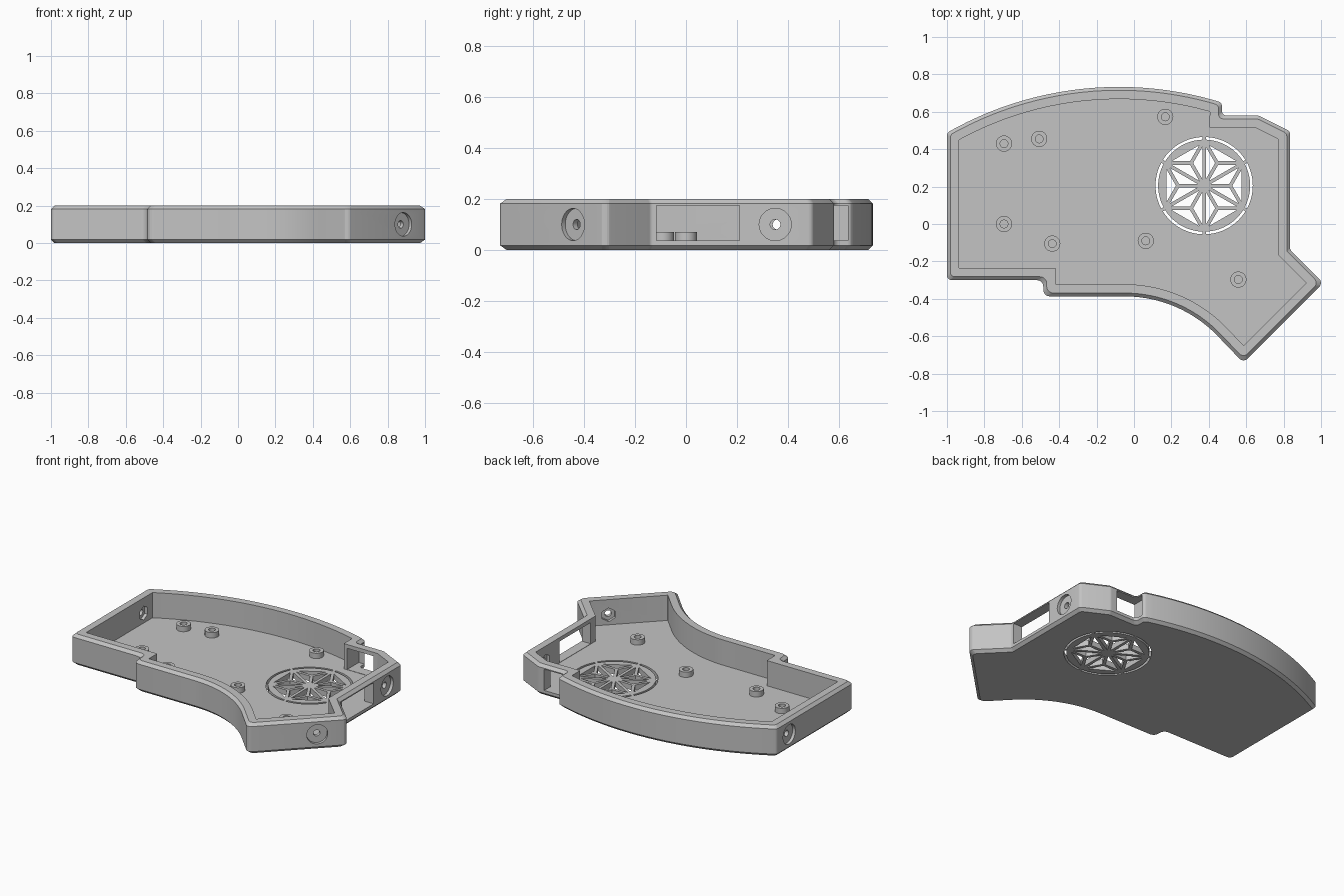
import bpy, bmesh, math
from mathutils import Vector, Matrix

if "Cube" in bpy.data.objects:
    bpy.data.objects.remove(bpy.data.objects["Cube"])

HEIGHT, FLOOR, CHAMFER, WALL = 0.2, 0.035, 0.018, 0.065

grey = bpy.data.materials.new("plain_grey")
grey.use_nodes = True
grey.diffuse_color = (0.55, 0.55, 0.55, 1)
grey.node_tree.nodes["Principled BSDF"].inputs["Base Color"].default_value = (0.55, 0.55, 0.55, 1)


def make_object(name, bm):
    bm.normal_update()
    mesh = bpy.data.meshes.new(name)
    bm.to_mesh(mesh)
    bm.free()
    mesh.materials.append(grey)
    obj = bpy.data.objects.new(name, mesh)
    bpy.context.collection.objects.link(obj)
    return obj


def smooth(obj):
    bpy.ops.object.select_all(action="DESELECT")
    obj.select_set(True)
    bpy.context.view_layer.objects.active = obj
    bpy.ops.object.shade_smooth_by_angle(angle=math.radians(12))


def arc(cx, cy, radius, start, end, steps):
    angles = [math.radians(start + (end - start) * i / steps) for i in range(steps + 1)]
    return [Vector((cx + radius * math.cos(a), cy + radius * math.sin(a))) for a in angles]


def inset(points, dist):
    """Move every side of a counter-clockwise outline inward."""
    result = []
    for i, p in enumerate(points):
        d1 = (p - points[i - 1]).normalized()
        d2 = (points[(i + 1) % len(points)] - p).normalized()
        n1, n2 = Vector((-d1.y, d1.x)), Vector((-d2.y, d2.x))
        result.append(p + (n1 + n2) * dist / (1 + n1.dot(n2)))
    return result


def round_corners(points, radii, steps=5):
    result = []
    for i, p in enumerate(points):
        if not radii[i]:
            result.append(p)
            continue
        a = (points[i - 1] - p).normalized()
        b = (points[(i + 1) % len(points)] - p).normalized()
        half = math.acos(a.dot(b)) / 2
        centre = p + (a + b).normalized() * radii[i] / math.sin(half)
        reach = radii[i] / math.tan(half)
        v1, v2 = p + a * reach - centre, p + b * reach - centre
        start = math.degrees(math.atan2(v1.y, v1.x))
        sweep = math.degrees(math.atan2(v1.x * v2.y - v1.y * v2.x, v1.dot(v2)))
        result += arc(centre.x, centre.y, radii[i], start, start + sweep, steps)
    return result


def loft(bm, sections):
    """Closed solid through (counter-clockwise outline, height) sections."""
    rings = [[bm.verts.new((p.x, p.y, z)) for p in pts] for pts, z in sections]
    for low, high in zip(rings, rings[1:]):
        for i in range(len(low)):
            j = (i + 1) % len(low)
            bm.faces.new((low[i], low[j], high[j], high[i]))
    bm.faces.new(rings[0][::-1])
    bm.faces.new(rings[-1])


# Tray outline, counter-clockwise: sharp corners with a rounding radius each
corners = [((-1, -0.3), 0.025), ((-0.485, -0.3), 0.035), ((-0.485, -0.387), 0.035)]
corners += [(p, 0) for p in arc(-0.05, -1.077, 0.69, 90, 45, 20)]
corners += [((0.585, -0.742), 0.03), ((1.012, -0.315), 0.03), ((0.835, -0.138), 0.02),
            ((0.835, 0.495), 0.025), ((0.665, 0.58), 0.03), ((0.47, 0.58), 0.025)]
back = arc(-0.08, -1.117, 1.85, 72.7, 119.8, 24)
corners += [(p, 0.025 if i in (0, 24) else 0) for i, p in enumerate(back)]
outline = [Vector(p) for p, r in corners]
radii = [r for p, r in corners]

# Tray body: chamfered outside, flat rim, crisp inner walls and floor
outer = round_corners(outline, radii)
edge = round_corners(inset(outline, CHAMFER), radii)
inner = round_corners(inset(outline, WALL), [min(r, 0.002) for r in radii])
bm = bmesh.new()
loft(bm, [(edge, 0), (outer, CHAMFER), (outer, HEIGHT - CHAMFER), (edge, HEIGHT),
          (inner, HEIGHT), (inner, FLOOR)])
tray = make_object("tray", bm)

cutters = []


def box_cutter(name, lo, hi):
    lo, hi = Vector(lo), Vector(hi)
    bm = bmesh.new()
    bmesh.ops.create_cube(bm, size=1, matrix=Matrix.Translation((lo + hi) / 2)
                          @ Matrix.Diagonal((*(hi - lo), 1)))
    cutters.append(make_object(name, bm))


def round_cutter(name, centre, outward, radius, depth, sides):
    bm = bmesh.new()
    turn = Vector(outward).to_track_quat("Z", "Y").to_matrix().to_4x4()
    bmesh.ops.create_cone(bm, cap_ends=True, segments=sides, radius1=radius, radius2=radius,
                          depth=depth, matrix=Matrix.Translation(centre) @ turn)
    cutters.append(make_object(name, bm))


# Openings in the right wall and the back notch
box_cutter("side_window_cutter", (0.72, -0.115, FLOOR + 0.002), (0.9, 0.21, 0.175))
box_cutter("back_window_cutter", (0.43, 0.48, FLOOR + 0.002), (0.62, 0.635, 0.175))

# Screw holes: outer recess, through hole and hexagonal nut pocket
for label, spot, out in [("right", (0.835, 0.35, 0.1), (1, 0, 0)),
                         ("left", (-1, 0.36, 0.1), (-1, 0, 0)),
                         ("front", (0.884, -0.443, 0.1), (1, -1, 0))]:
    spot, out = Vector(spot), Vector(out).normalized()
    round_cutter(label + "_recess_cutter", spot, out, 0.063, 0.04, 40)
    round_cutter(label + "_hole_cutter", spot - out * 0.03, out, 0.02, 0.16, 32)
    round_cutter(label + "_nut_cutter", spot - out * WALL, out, 0.045, 0.04, 6)

# Hexagonal leaf grille with a slotted ring
bm = bmesh.new()
middle = Vector((0.375, 0.205))
hexagon = arc(*middle, 0.242, 30, 390, 6)
for i in range(6):
    tri = [middle, hexagon[i], hexagon[i + 1]]
    centroid = sum(tri, Vector((0, 0))) / 3
    for k in range(3):
        hole = inset([tri[k], tri[(k + 1) % 3], centroid], 0.0095)
        loft(bm, [(hole, -0.05), (hole, FLOOR + 0.03)])
    start = 30 + i * 60
    slot = arc(*middle, 0.26, start + 2, start + 58, 14) + arc(*middle, 0.246, start + 58, start + 2, 14)
    loft(bm, [(slot, -0.05), (slot, FLOOR + 0.03)])
cutters.append(make_object("grille_cutter", bm))

# Cut one opening at a time; every valid cut adds faces
for cutter in cutters:
    mod = tray.modifiers.new(cutter.name, "BOOLEAN")
    mod.operation = "DIFFERENCE"
    mod.solver = "EXACT"
    mod.object = cutter
    bpy.context.view_layer.update()
    graph = bpy.context.evaluated_depsgraph_get()
    cut = bpy.data.meshes.new_from_object(tray.evaluated_get(graph))
    tray.modifiers.clear()
    if len(cut.polygons) > len(tray.data.polygons):
        tray.data = cut
    bpy.data.objects.remove(cutter)
smooth(tray)

# Hollow standoffs on the floor
for x, y in [(-0.695, 0.43), (-0.507, 0.455), (-0.695, 0), (-0.437, -0.105),
             (0.063, -0.09), (0.558, -0.297), (0.167, 0.573)]:
    bm = bmesh.new()
    rings = []
    for r, z in [(0.043, FLOOR - 0.005), (0.043, 0.07), (0.021, 0.07), (0.021, FLOOR - 0.005)]:
        rings.append([bm.verts.new((*p, z)) for p in arc(x, y, r, 0, 360, 32)[:-1]])
    for i in range(4):
        a, b = rings[i], rings[(i + 1) % 4]
        for k in range(32):
            n = (k + 1) % 32
            bm.faces.new((a[k], a[n], b[n], b[k]))
    smooth(make_object("standoff", bm))
